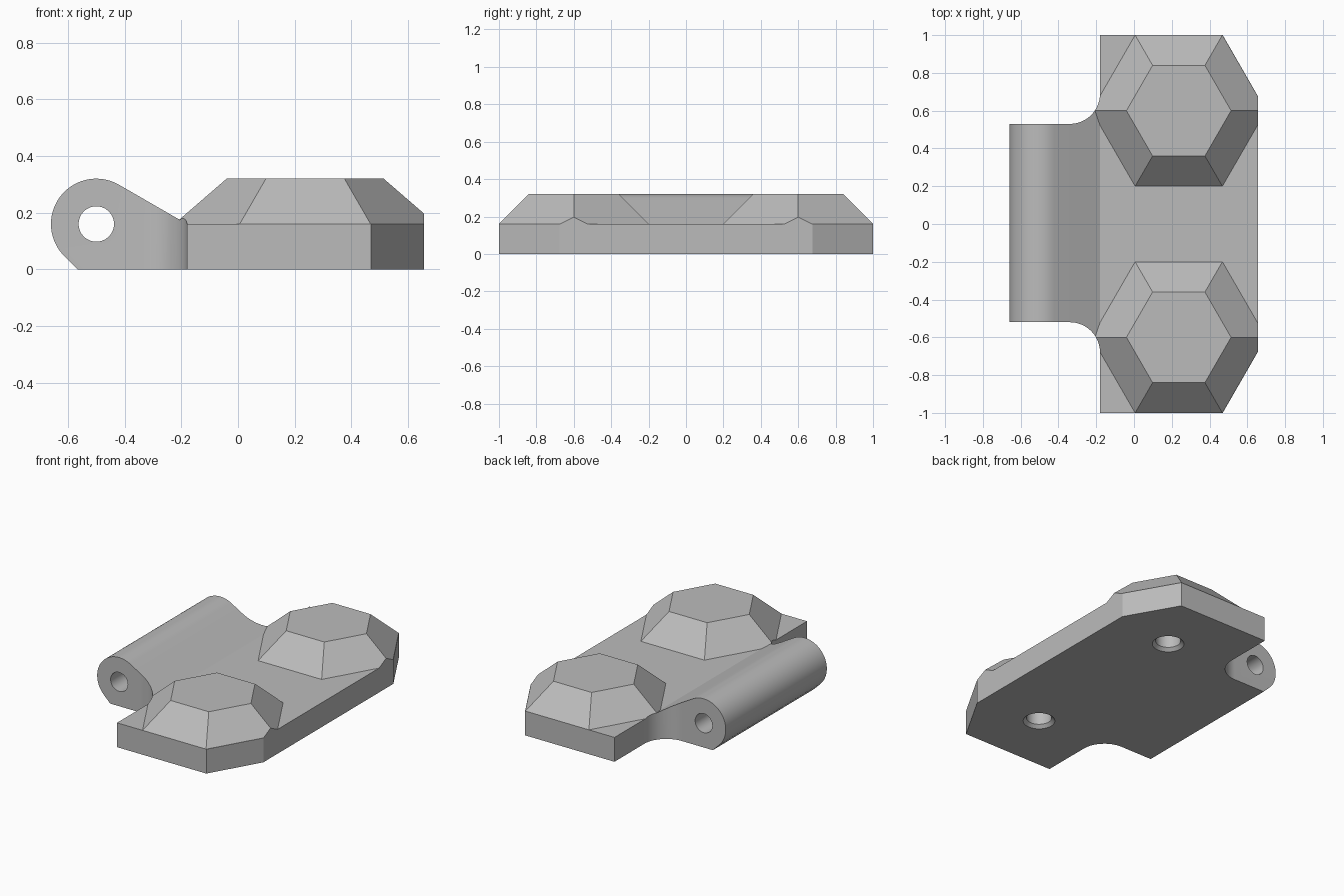
import bpy, bmesh
from math import sin, cos, pi, radians

cube = bpy.data.objects.get("Cube")
if cube:
    bpy.data.objects.remove(cube, do_unlink=True)

grey = bpy.data.materials.new("plain grey")
grey.use_nodes = True
colour = (0.5, 0.5, 0.5, 1)
grey.diffuse_color = colour
grey.node_tree.nodes["Principled BSDF"].inputs["Base Color"].default_value = colour


def loft(name, rings):
    """Closed solid through rings of equal point counts."""
    bm = bmesh.new()
    loops = [[bm.verts.new(p) for p in ring] for ring in rings]
    n = len(loops[0])
    for a, b in zip(loops, loops[1:]):
        for i in range(n):
            j = (i + 1) % n
            bm.faces.new((a[i], a[j], b[j], b[i]))
    bm.faces.new(loops[0][::-1])
    bm.faces.new(loops[-1])
    bmesh.ops.recalc_face_normals(bm, faces=bm.faces)
    mesh = bpy.data.meshes.new(name)
    bm.to_mesh(mesh)
    bm.free()
    mesh.materials.append(grey)
    obj = bpy.data.objects.new(name, mesh)
    bpy.context.collection.objects.link(obj)
    return obj


def arc(cx, cy, r, start, end, steps):
    angles = [radians(start + (end - start) * i / steps) for i in range(steps + 1)]
    return [(cx + r * cos(a), cy + r * sin(a)) for a in angles]


def turned(name, x, y, sections, sides):
    """Upright solid from (z, radius) sections."""
    return loft(name, [[(x + r * cos(2 * pi * i / sides), y + r * sin(2 * pi * i / sides), z)
                        for i in range(sides)] for z, r in sections])


def along_y(name, profile, half):
    return loft(name, [[(x, y, z) for x, z in profile] for y in (-half, half)])


def combine(target, tool, operation):
    mod = target.modifiers.new(operation, 'BOOLEAN')
    mod.operation = operation
    mod.solver = 'EXACT'
    mod.object = tool
    bpy.context.view_layer.objects.active = target
    bpy.ops.object.modifier_apply(modifier=mod.name)
    bpy.data.objects.remove(tool, do_unlink=True)


# Side profile: round hinge barrel, sloping web, flat plate
profile = [(-0.566, 0)] + arc(-0.5, 0.16, 0.16, 225, 60, 40)
profile += [(-0.18, 0.16), (0.8, 0.16), (0.8, 0)]
body = along_y("hinge_leaf", profile, 1.1)

# Two faceted hexagonal caps
bolt_x, bolt_y = 0.237, 0.6
for side in (-1, 1):
    cap = turned("hex_cap", bolt_x, side * bolt_y,
                 [(0.08, 0.462), (0.16, 0.462), (0.32, 0.277)], 6)
    combine(body, cap, 'UNION')

# Trim to the plan outline, with coved corners beside the barrel
outline = [(0.657, -0.675), (0.657, 0.675), (0.47, 1), (-0.18, 1)]
outline += arc(-0.34, 0.69, 0.16, 0, -90, 20)
outline += [(-0.8, 0.53), (-0.8, -0.52)]
outline += arc(-0.34, -0.68, 0.16, 90, 0, 20)
outline += [(-0.18, -1), (0.47, -1)]
trim = loft("plan_trim", [[(x, y, z) for x, y in outline] for z in (-0.1, 0.5)])
combine(body, trim, 'INTERSECT')

# Pin hole through the barrel
pin = along_y("pin_cutter", arc(-0.5, 0.16, 0.0625, 0, 350, 35), 1.2)
combine(body, pin, 'DIFFERENCE')

# Chamfered blind bolt holes underneath
for side in (-1, 1):
    hole = turned("bolt_cutter", bolt_x, side * bolt_y,
                  [(-0.02, 0.115), (0.02, 0.075), (0.2, 0.075)], 36)
    combine(body, hole, 'DIFFERENCE')

bpy.ops.object.select_all(action='DESELECT')
body.select_set(True)
bpy.context.view_layer.objects.active = body
bpy.ops.object.shade_smooth_by_angle(angle=radians(25))
